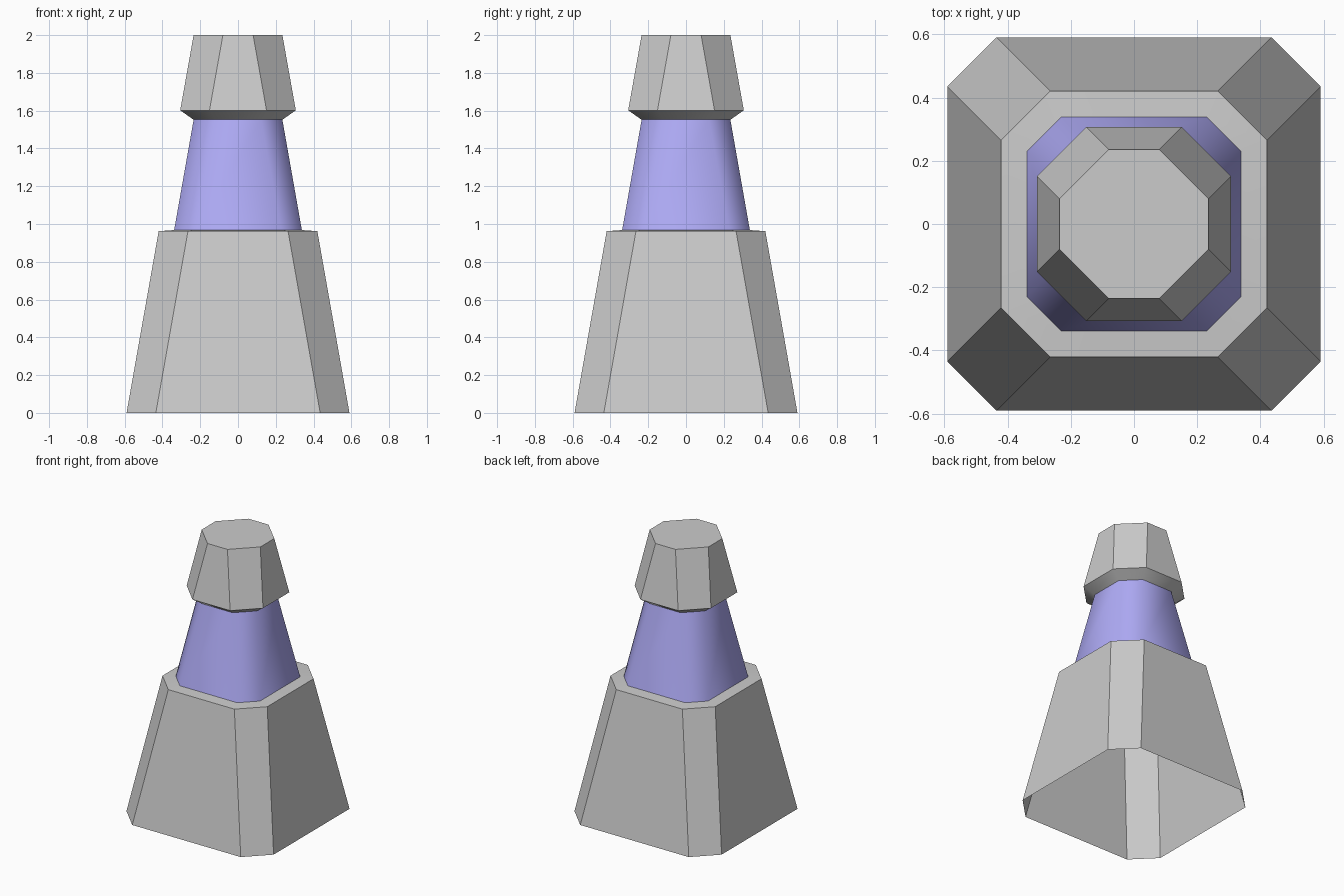
import bpy, bmesh

if "Cube" in bpy.data.objects:
    bpy.data.objects.remove(bpy.data.objects["Cube"])


def ring(bm, half, flat, z):
    """Chamfered square: half width and half length of its flat sides."""
    h, f = half, flat
    pts = [(f, -h), (h, -f), (h, f), (f, h), (-f, h), (-h, f), (-h, -f), (-f, -h)]
    return [bm.verts.new((x, y, z)) for x, y in pts]


def loft(name, levels, smooth_bands=(), top=False):
    """Joins chamfered squares (half, flat, z) from bottom to top."""
    bm = bmesh.new()
    rings = [ring(bm, *lv) for lv in levels]
    for k, (a, b) in enumerate(zip(rings, rings[1:])):
        for i in range(8):
            j = (i + 1) % 8
            face = bm.faces.new((a[i], a[j], b[j], b[i]))
            face.smooth = k in smooth_bands
    if top:
        bm.faces.new(rings[-1])
    mesh = bpy.data.meshes.new(name)
    bm.to_mesh(mesh)
    bm.free()
    obj = bpy.data.objects.new(name, mesh)
    bpy.context.collection.objects.link(obj)
    return obj


# Hollow base, open underneath, with a narrow shoulder
loft("base", [(0.59, 0.435, 0), (0.42, 0.265, 0.962), (0.338, 0.23, 0.968)],
     smooth_bands=(1,))

# Smooth blue neck
neck = loft("neck", [(0.338, 0.23, 0.968), (0.235, 0.122, 1.552)],
            smooth_bands=(0,))
blue = bpy.data.materials.new("blue")
blue.diffuse_color = (0.43, 0.41, 0.93, 1)
blue.use_nodes = True
blue.node_tree.nodes["Principled BSDF"].inputs["Base Color"].default_value = blue.diffuse_color
neck.data.materials.append(blue)

# Cap with flared underside
loft("cap", [(0.235, 0.122, 1.552), (0.306, 0.151, 1.602), (0.235, 0.08, 2.0)],
     smooth_bands=(0,), top=True)
